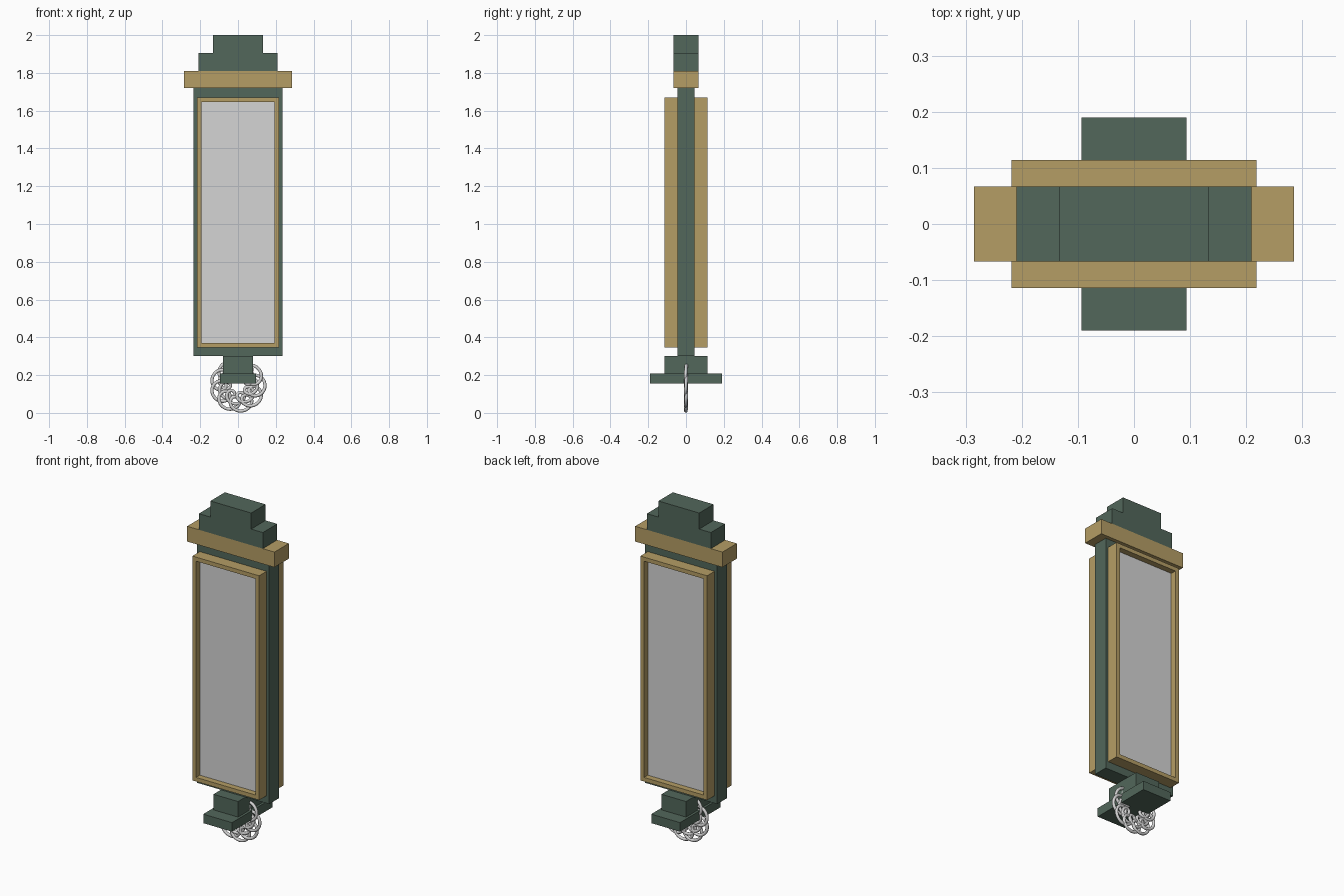
import bpy, bmesh, math
from mathutils import Vector

if "Cube" in bpy.data.objects:
    bpy.data.objects.remove(bpy.data.objects["Cube"])


def material(name, rgb):
    m = bpy.data.materials.new(name)
    m.diffuse_color = (*rgb, 1)
    m.use_nodes = True
    m.node_tree.nodes["Principled BSDF"].inputs["Base Color"].default_value = m.diffuse_color
    return m


GREEN = material("dark green", (0.085, 0.136, 0.104))
BRASS = material("brass tan", (0.46, 0.34, 0.13))
PANEL = material("pale grey panel", (0.66, 0.66, 0.66))
SILVER = material("silver", (0.66, 0.66, 0.66))


def add_object(name, mesh, *mats):
    ob = bpy.data.objects.new(name, mesh)
    bpy.context.collection.objects.link(ob)
    for m in mats:
        ob.data.materials.append(m)
    return ob


def box_bmesh(hx, y0, y1, z0, z1):
    bm = bmesh.new()
    bmesh.ops.create_cube(bm, size=1)
    for v in bm.verts:
        v.co = Vector((v.co.x * 2 * hx,
                       (y0 + y1) / 2 + v.co.y * (y1 - y0),
                       (z0 + z1) / 2 + v.co.z * (z1 - z0)))
    return bm


def finish(name, bm, *mats):
    bm.normal_update()
    mesh = bpy.data.meshes.new(name)
    bm.to_mesh(mesh)
    bm.free()
    return add_object(name, mesh, *mats)


# Stepped slabs, symmetric about both axes: half width, half depth, bottom, top
for name, hx, hy, z0, z1, mat in (
        ("body", 0.235, 0.045, 0.30, 1.72, GREEN),
        ("cornice", 0.285, 0.067, 1.72, 1.81, BRASS),
        ("crown_lower", 0.209, 0.067, 1.81, 1.905, GREEN),
        ("crown_upper", 0.133, 0.067, 1.905, 2.0, GREEN),
        ("foot_block", 0.08, 0.114, 0.208, 0.30, GREEN),
        ("foot_plate", 0.094, 0.19, 0.155, 0.208, GREEN)):
    finish(name, box_bmesh(hx, -hy, hy, z0, z1), mat)

# Framed panel on the front and back, each with a recessed face
for name, side in (("front_frame", -1), ("back_frame", 1)):
    y0, y1 = sorted((0.045 * side, 0.114 * side))
    bm = box_bmesh(0.218, y0, y1, 0.345, 1.67)
    bm.normal_update()
    face = max(bm.faces, key=lambda f: f.normal.y * side)
    bmesh.ops.inset_region(bm, faces=[face], thickness=0.034)
    inner = bmesh.ops.extrude_discrete_faces(bm, faces=[face])["faces"][0]
    bmesh.ops.translate(bm, verts=inner.verts, vec=(0, -0.035 * side, 0))
    inner.material_index = 1
    finish(name, bm, BRASS, PANEL)


# Looped wire ornament hanging through the foot
def looped_wire(name, ring, loop, count, radius=0.009, steps=288):
    cu = bpy.data.curves.new(name, 'CURVE')
    cu.dimensions = '3D'
    cu.bevel_depth = radius
    cu.bevel_resolution = 2
    sp = cu.splines.new('POLY')
    sp.points.add(steps - 1)
    sp.use_cyclic_u = True
    for i, p in enumerate(sp.points):
        t = 2 * math.pi * i / steps
        a = t * (count + 1)
        x = ring * math.cos(t) + loop * math.cos(a)
        z = ring * math.sin(t) + loop * math.sin(a)
        p.co = (1.05 * x, 0.003 * math.sin(count * t), 0.145 + z, 1)
    tmp = bpy.data.objects.new(name + "_path", cu)
    bpy.context.collection.objects.link(tmp)
    deps = bpy.context.evaluated_depsgraph_get()
    mesh = bpy.data.meshes.new_from_object(tmp.evaluated_get(deps))
    bpy.data.objects.remove(tmp)
    mesh.materials.clear()
    for f in mesh.polygons:
        f.use_smooth = True
    return add_object(name, mesh, SILVER)


looped_wire("outer_wire_loops", 0.098, 0.038, 9)
looped_wire("inner_wire_loops", 0.068, 0.03, 7)
